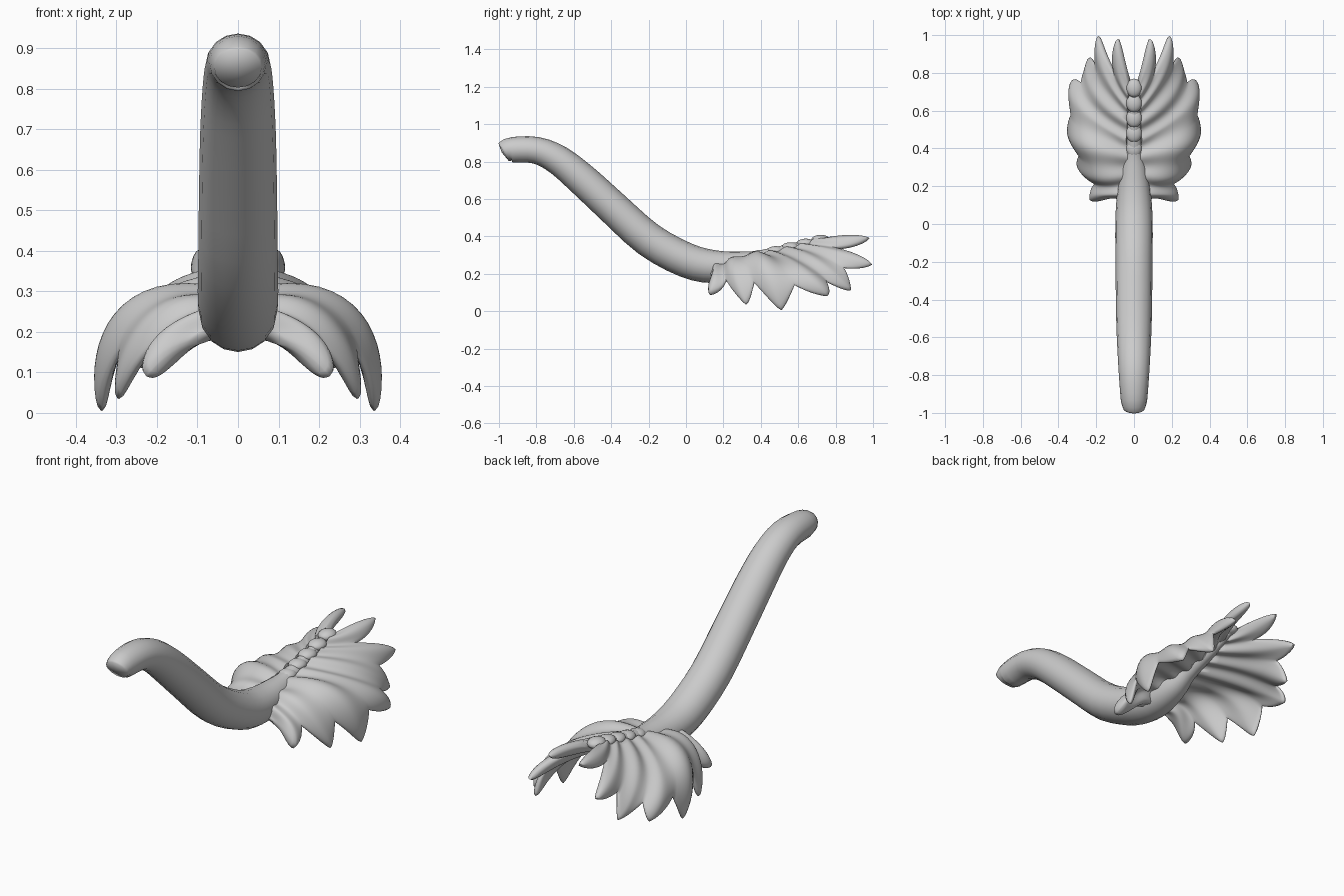
import bpy, bmesh, math
from mathutils import Vector

if "Cube" in bpy.data.objects:
    bpy.data.objects.remove(bpy.data.objects["Cube"])

grey = bpy.data.materials.new("soft grey")
grey.diffuse_color = (0.6, 0.6, 0.6, 1)
grey.use_nodes = True
grey.node_tree.nodes["Principled BSDF"].inputs["Base Color"].default_value = grey.diffuse_color


def spline(points, t):
    """Catmull-Rom through the points, straight beyond the ends."""
    n = len(points) - 1
    if t <= 0:
        return points[0] + (points[1] - points[0]) * t
    if t >= n:
        return points[n] + (points[n] - points[n - 1]) * (t - n)
    i = int(t)
    f = t - i
    b, c = points[i], points[i + 1]
    a = points[i - 1] if i > 0 else b * 2 - c
    d = points[i + 2] if i + 2 <= n else c * 2 - b
    return 0.5 * (2 * b + (c - a) * f + (2 * a - 5 * b + 4 * c - d) * f * f
                  + (3 * b - a - 3 * c + d) * f ** 3)


def finish(bm, name, angle):
    bmesh.ops.recalc_face_normals(bm, faces=bm.faces)
    mesh = bpy.data.meshes.new(name)
    bm.to_mesh(mesh)
    bm.free()
    mesh.materials.append(grey)
    ob = bpy.data.objects.new(name, mesh)
    bpy.context.collection.objects.link(ob)
    bpy.ops.object.select_all(action='DESELECT')
    ob.select_set(True)
    bpy.context.view_layer.objects.active = ob
    bpy.ops.object.shade_smooth_by_angle(angle=math.radians(angle))
    return ob


# Curved stalk: y, z, half width, half height
stalk = [Vector(p) for p in (
    (-.975, .85, .058, .055), (-.93, .862, .07, .068),
    (-.8, .860, .08, .072), (-.68, .806, .087, .08),
    (-.55, .70, .093, .087), (-.4, .562, .096, .09),
    (-.2, .383, .098, .093), (0, .273, .099, .093), (.15, .238, .091, .088),
    (.3, .25, .07, .069), (.42, .285, .042, .045), (.6, .335, .03, .035),
    (.76, .385, .012, .015))]
bm = bmesh.new()
rings = []
SIDES = 16
for k in range((len(stalk) - 1) * 3 + 1):
    t = k / 3
    p = spline(stalk, t)
    d = spline(stalk, t + .05) - spline(stalk, t - .05)
    tangent = Vector((0, d[0], d[1])).normalized()
    up = Vector((1, 0, 0)).cross(tangent)
    if k < 3:      # the front end is cut slightly slanted
        up = (up + Vector((0, -.1 * (3 - k), 0))).normalized()
    ring = []
    for s in range(SIDES):
        a = 2 * math.pi * s / SIDES
        ring.append(bm.verts.new(Vector((p[2] * math.cos(a), p[0], p[1]))
                                 + up * p[3] * math.sin(a)))
    rings.append(ring)
for a, b in zip(rings, rings[1:]):
    for s in range(SIDES):
        n = (s + 1) % SIDES
        bm.faces.new((a[s], a[n], b[n], b[s]))
bm.faces.new(rings[-1])
# Slightly domed front end
tip = bm.verts.new((0, -.985, .848))
for s in range(SIDES):
    bm.faces.new((rings[0][s], rings[0][(s + 1) % SIDES], tip))
finish(bm, "stalk", 75)

# Fan fingers: root, middle and tip of each, front to back
fingers = (
    ((.05, .17, .22), (.145, .175, .185), (.225, .125, .09)),
    ((.05, .26, .255), (.20, .26, .22), (.295, .32, .035)),
    ((.04, .36, .28), (.265, .42, .242), (.336, .51, .005)),
    ((.035, .45, .295), (.265, .60, .22), (.322, .755, .08)),
    ((.03, .54, .315), (.20, .70, .25), (.232, .88, .11)),
    ((.025, .62, .335), (.142, .80, .30), (.187, .995, .25)),
    ((.02, .69, .36), (.072, .82, .37), (.085, .98, .39)))
roots, mids, tips = ([Vector(f[i]) for f in fingers] for i in range(3))
webs = (.40, .68, .74, .78, .78, .74, .46, .3)   # web reach between fingers


def fan(f, v):
    r, m, t = spline(roots, f), spline(mids, f), spline(tips, f)
    c = m * 2 - (r + t) / 2
    return r * (1 - v) ** 2 + c * 2 * v * (1 - v) + t * v * v


# Webbed fan: an upper and a lower skin joined round the rim
PER, NV = 14, 18
NU = PER * len(fingers)
bm = bmesh.new()
upper, lower = [], []
for i in range(NU + 1):
    f = -.5 + i / PER
    near = min(max(round(f), 0), len(fingers) - 1)
    d = f - near
    web = webs[near + (1 if d > 0 else 0)]
    reach = web + (1 - web) * (1 - min(1, abs(2 * d)) ** 1.3)
    ridge = math.cos(math.pi * d) ** 2
    fat = .014 if near == 0 else 0
    top_row, low_row = [], []
    for j in range(NV + 1):
        q = 1 - (1 - j / NV) ** 1.4
        v = q * reach
        p = fan(f, v)
        du = fan(f + .02, v) - fan(f - .02, v)
        dv = fan(f, v + .01) - fan(f, v - .01)
        n = dv.cross(du).normalized()
        half = (.015 + (.014 + fat) * ridge) * math.sqrt(max(0, 1 - q ** 5)) + .002
        top_row.append(bm.verts.new(p + n * half))
        low_row.append(bm.verts.new(p - n * half))
    upper.append(top_row)
    lower.append(low_row)
for i in range(NU):
    for j in range(NV):
        for g in (upper, lower):
            bm.faces.new((g[i][j], g[i + 1][j], g[i + 1][j + 1], g[i][j + 1]))
    for j in (0, NV):
        bm.faces.new((upper[i][j], upper[i + 1][j], lower[i + 1][j], lower[i][j]))
for i in (0, NU):
    for j in range(NV):
        bm.faces.new((upper[i][j], upper[i][j + 1], lower[i][j + 1], lower[i][j]))
web_fan = finish(bm, "webbed_fan", 80)
mirror = web_fan.modifiers.new("Mirror", 'MIRROR')
mirror.use_mirror_merge = False

# Small knuckles along the spine where the fingers meet
bm = bmesh.new()
for k in range(5):
    y = .40 + .08 * k
    made = bmesh.ops.create_uvsphere(bm, u_segments=14, v_segments=8, radius=1)
    for v in made["verts"]:
        v.co = Vector((v.co.x * .042, y + v.co.y * .05,
                       .292 + (y - .36) * .25 + v.co.z * .026))
finish(bm, "spine_knuckles", 60)
